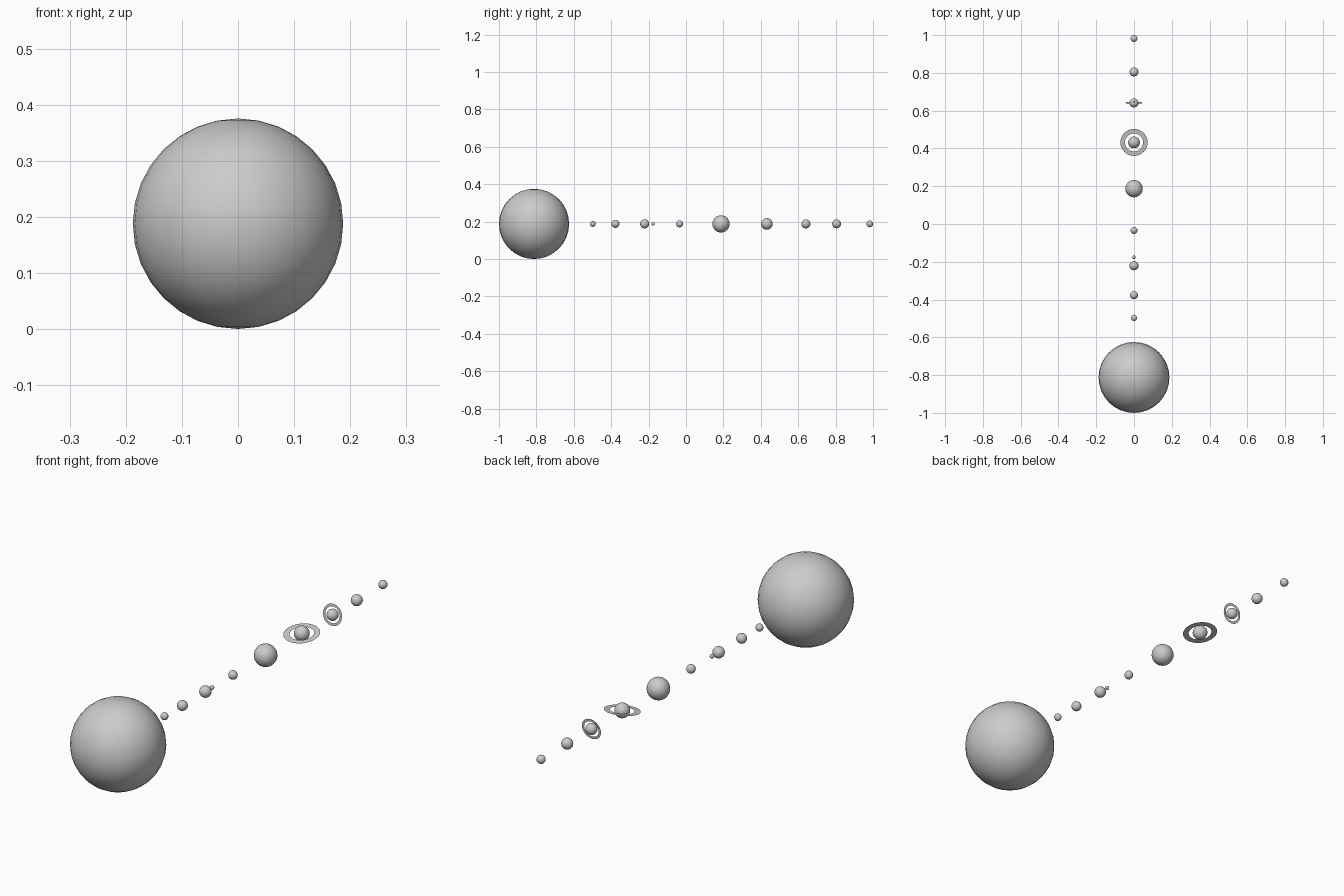
import bpy, bmesh
from math import radians, sin, cos, pi

if "Cube" in bpy.data.objects:
    bpy.data.objects.remove(bpy.data.objects["Cube"])

Z = 0.188  # common height of all the centres


def ball(name, y, r):
    bpy.ops.mesh.primitive_uv_sphere_add(segments=32, ring_count=16, radius=r, location=(0, y, Z))
    ob = bpy.context.object
    ob.name = name
    bpy.ops.object.shade_smooth()
    return ob


def flat_ring(name, y, r_in, r_out, tilt, n=64):
    bm = bmesh.new()
    loops = [[bm.verts.new((r * cos(2 * pi * i / n), r * sin(2 * pi * i / n), 0)) for i in range(n)]
             for r in (r_in, r_out)]
    a, b = loops
    for i in range(n):
        j = (i + 1) % n
        bm.faces.new((a[i], b[i], b[j], a[j]))
    me = bpy.data.meshes.new(name)
    bm.to_mesh(me)
    bm.free()
    ob = bpy.data.objects.new(name, me)
    ob.location = (0, y, Z)
    ob.rotation_euler = (radians(tilt), 0, 0)
    bpy.context.collection.objects.link(ob)
    return ob


# Central star and the row of planets: name, y position, radius
for name, y, r in (
    ("sun", -0.8125, 0.1875),
    ("first_planet", -0.498, 0.0156),
    ("second_planet", -0.377, 0.0212),
    ("third_planet", -0.221, 0.0242),
    ("moon", -0.176, 0.009),
    ("fourth_planet", -0.034, 0.0185),
    ("giant_planet", 0.187, 0.046),
    ("ringed_planet", 0.432, 0.031),
    ("tilted_planet", 0.641, 0.0238),
    ("eighth_planet", 0.805, 0.0235),
    ("outer_planet", 0.982, 0.018),
):
    ball(name, y, r)

# Flat rings: wide one slightly tipped, narrow one nearly upright
flat_ring("wide_ring", 0.432, 0.048, 0.072, 9)
flat_ring("upright_ring", 0.641, 0.034, 0.045, 82)
